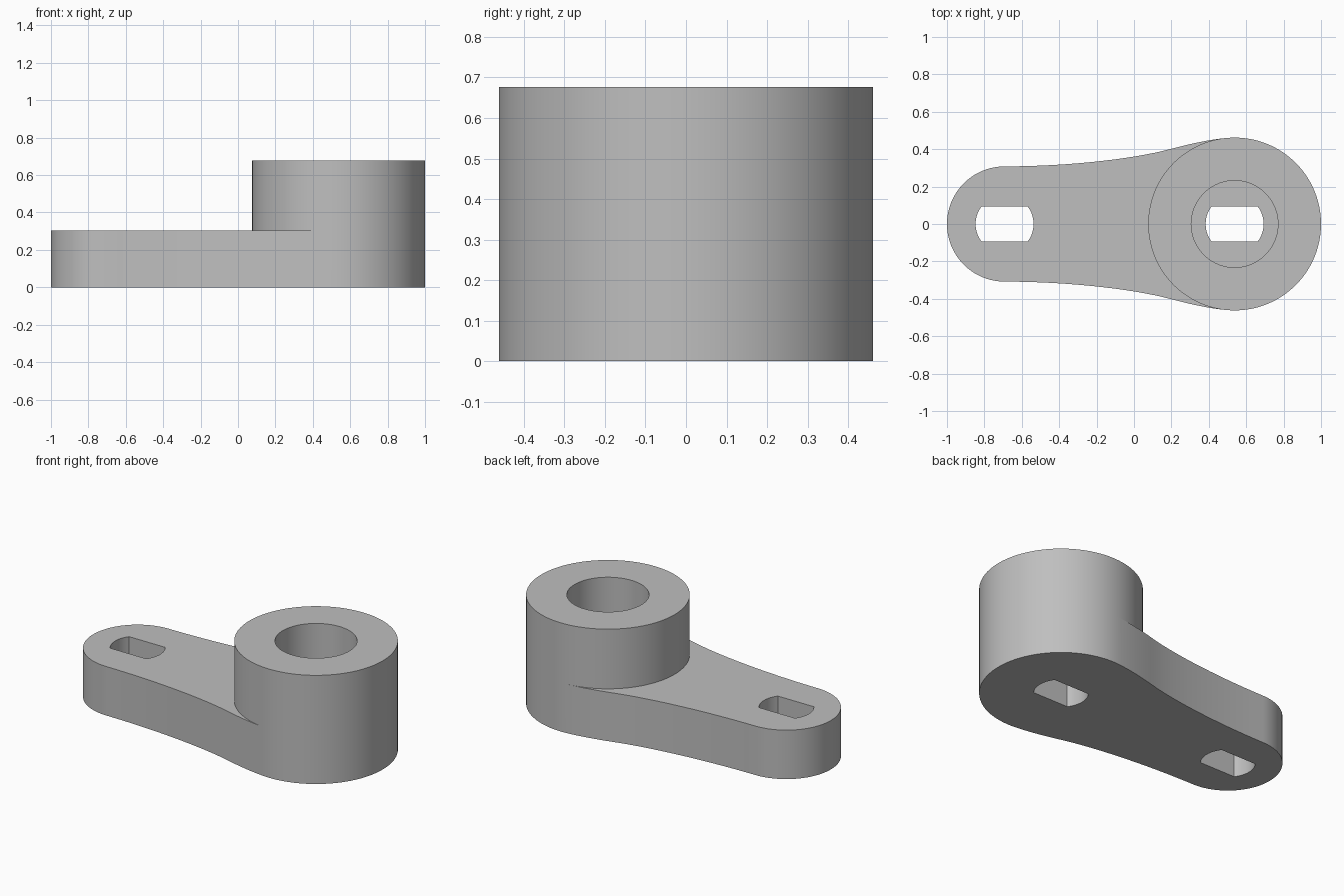
import bpy
import bmesh
from math import sin, cos, asin, radians
from mathutils import Vector
from mathutils.geometry import interpolate_bezier

cube = bpy.data.objects.get("Cube")
if cube:
    bpy.data.objects.remove(cube)

ARM_TOP, BOSS_TOP = 0.305, 0.677
BOSS_X, BOSS_R, BORE_R = 0.538, 0.462, 0.232
END_X, END_R = -0.692, 0.308
SLOT_R, SLOT_HALF = 0.155, 0.093
TANGENT = 95  # where the arm side meets the boss, in degrees


def arc(x, r, start, end, steps):
    """Points on an arc centred on the x axis, both ends included."""
    angles = [radians(start + (end - start) * i / steps) for i in range(steps + 1)]
    return [Vector((x + r * cos(a), r * sin(a), 0)) for a in angles]


def bezier(*pts):
    return interpolate_bezier(*[Vector((x, y, 0)) for x, y in pts], 16)


def slot(x):
    """Round hole with two flats."""
    a = asin(SLOT_HALF / SLOT_R) * 57.29578
    return arc(x, SLOT_R, -a, a, 12) + arc(x, SLOT_R, 180 - a, 180 + a, 12)


bm = bmesh.new()


def ring(loop, z):
    return [bm.verts.new((p.x, p.y, z)) for p in loop]


def wall(loop, z0, z1):
    low, high = ring(loop, z0), ring(loop, z1)
    for i in range(len(loop)):
        bm.faces.new((low[i - 1], low[i], high[i], high[i - 1]))


def cap(loops, z):
    edges = []
    for loop in loops:
        vs = ring(loop, z)
        edges += [bm.edges.new((vs[i - 1], vs[i])) for i in range(len(vs))]
    bmesh.ops.triangle_fill(bm, edges=edges, use_beauty=True, normal=(0, 0, 1))


# Boss outline, split where the arm sides run into it
boss_right = arc(BOSS_X, BOSS_R, -TANGENT, TANGENT, 64)
boss_left = arc(BOSS_X, BOSS_R, TANGENT, 360 - TANGENT, 56)
boss = boss_right + boss_left[1:-1]
join = boss_right[-1]

# Arm outline: flared side, rounded end, mirrored side
side = bezier((END_X, END_R), (-0.35, END_R), (0, 0.348), (0.2, 0.402))
side += bezier((0.2, 0.402), (0.3, 0.429), (0.4, 0.451), (join.x, join.y))[1:]
far_side = [Vector((p.x, -p.y, 0)) for p in side]
end_round = arc(END_X, END_R, 90, 270, 48)
arm = side[::-1] + end_round[1:-1] + far_side
outline = boss_right + arm[1:-1]

bore = arc(BOSS_X, BORE_R, 0, 360, 72)[:-1]
end_slot, boss_slot = slot(END_X), slot(BOSS_X)

# Arm plate with both slots
cap([outline, end_slot, boss_slot], 0)
for loop in (outline, end_slot, boss_slot):
    wall(loop, 0, ARM_TOP)
cap([arm + boss_left[::-1][1:-1], end_slot], ARM_TOP)

# Boss with its bore and bore floor
cap([bore, boss_slot], ARM_TOP)
wall(bore, ARM_TOP, BOSS_TOP)
wall(boss, ARM_TOP, BOSS_TOP)
cap([boss, bore], BOSS_TOP)

bmesh.ops.remove_doubles(bm, verts=bm.verts[:], dist=0.00005)
bmesh.ops.recalc_face_normals(bm, faces=bm.faces[:])
mesh = bpy.data.meshes.new("lever_arm")
bm.to_mesh(mesh)
bm.free()

# Plain grey material
grey = bpy.data.materials.new("light grey")
grey.use_nodes = True
colour = (0.52, 0.52, 0.52, 1)
grey.diffuse_color = colour
grey.node_tree.nodes["Principled BSDF"].inputs["Base Color"].default_value = colour
mesh.materials.append(grey)

lever = bpy.data.objects.new("lever_arm", mesh)
bpy.context.collection.objects.link(lever)
bpy.ops.object.select_all(action="DESELECT")
lever.select_set(True)
bpy.context.view_layer.objects.active = lever
bpy.ops.object.shade_smooth_by_angle(angle=radians(30))
